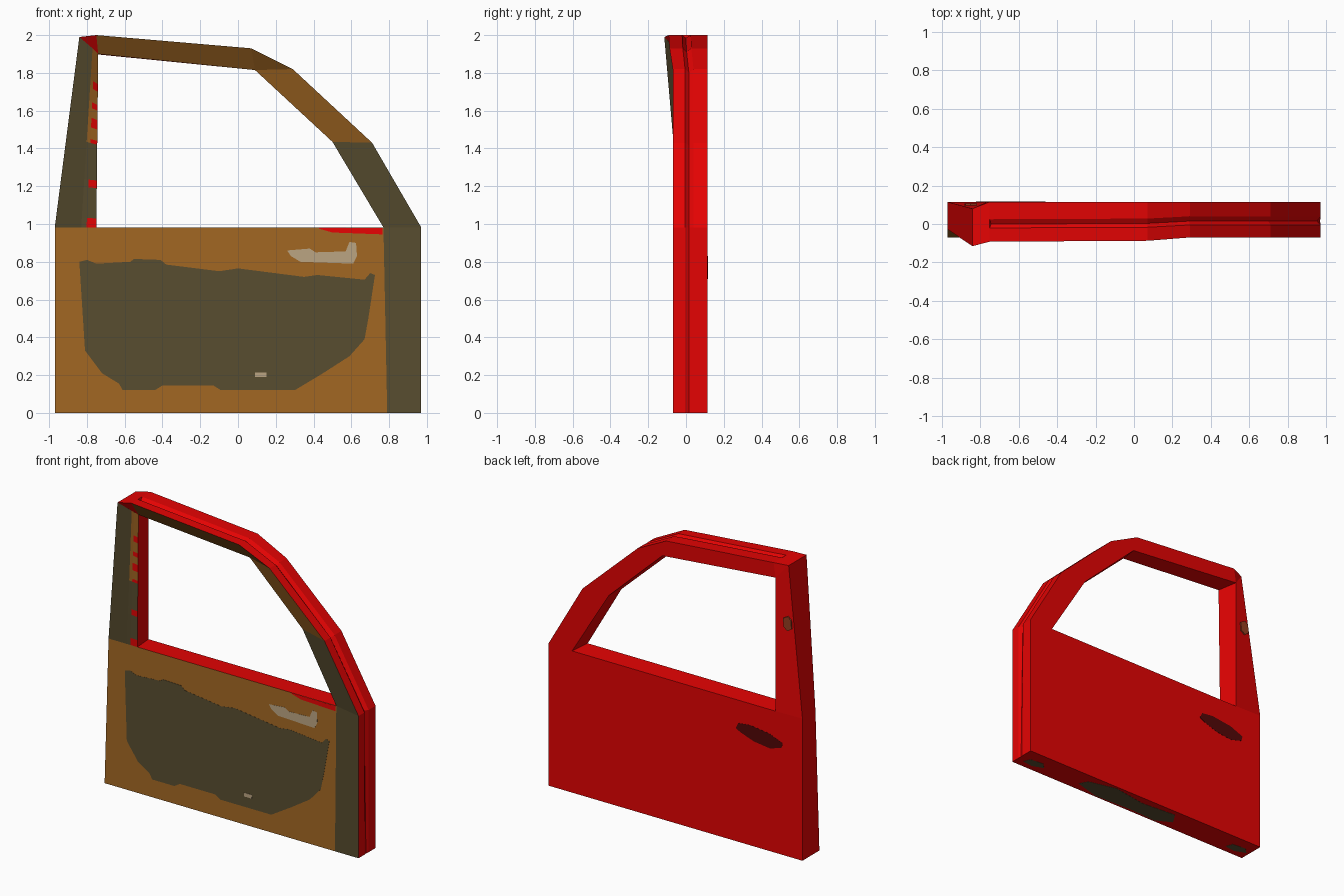
import bpy, bmesh
from mathutils import Vector

if "Cube" in bpy.data.objects:
    bpy.data.objects.remove(bpy.data.objects["Cube"])


def make_mat(name, rgb):
    m = bpy.data.materials.new(name)
    m.diffuse_color = (*rgb, 1)
    m.use_nodes = True
    m.node_tree.nodes["Principled BSDF"].inputs["Base Color"].default_value = m.diffuse_color
    return m


MATS = [make_mat("red_paint", (0.78, 0.001, 0.001)),
        make_mat("brown_trim", (0.35, 0.13, 0.016)),
        make_mat("olive_trim", (0.095, 0.072, 0.028)),
        make_mat("tan_handle", (0.48, 0.36, 0.216)),
        make_mat("maroon_recess", (0.085, 0.002, 0.002)),
        make_mat("rust_patch", (0.30, 0.05, 0.015))]
RED, BROWN, OLIVE, TAN, MAROON, RUST = range(6)


def finish(name, bm):
    bmesh.ops.remove_doubles(bm, verts=bm.verts[:], dist=0.0002)
    bmesh.ops.recalc_face_normals(bm, faces=bm.faces[:])
    me = bpy.data.meshes.new(name)
    bm.to_mesh(me)
    bm.free()
    for m in MATS:
        me.materials.append(m)
    ob = bpy.data.objects.new(name, me)
    bpy.context.collection.objects.link(ob)


def face(bm, pts, mat):
    f = bm.faces.new([bm.verts.new(p) for p in pts])
    f.material_index = mat


# Door outline points: inner (x, y, z); the outer point repeats it unless given
OUT, INN, TOP, SILL = 0.115, -0.07, -0.027, 0.982
INNER = {
    "b0": (-0.97, INN, 0), "b1": (0.79, INN, 0), "b2": (0.97, INN, 0),
    "o0": (0.97, INN, SILL), "o1": (0.71, INN, 1.43), "o2": (0.29, INN, 1.82),
    "o3": (0.07, -0.087, 1.93), "o4": (-0.75, -0.092, 2.0),
    "o5": (-0.84, -0.115, 1.99), "o6": (-0.97, TOP, SILL),
    "h0": (0.77, TOP, SILL), "h1": (0.50, -0.01, 1.435), "h2": (0.09, 0.0, 1.815),
    "h4": (-0.74, -0.03, 1.90), "h6": (-0.75, TOP, SILL),
    "m4": (-0.77, -0.06, 1.93), "m6": (-0.83, TOP, SILL),
}
OUTER = {"o5": (-0.84, 0.08, 1.99), "h0": (0.79, OUT, 0.978), "h1": (0.51, OUT, 1.435),
         "h2": (0.10, OUT, 1.82), "h4": (-0.765, OUT, 1.90), "h6": (-0.765, OUT, 0.978)}


def inner(k):
    return Vector(INNER[k])


def outer(k):
    x, _, z = INNER[k]
    return Vector(OUTER.get(k, (x, OUT, z)))


# Door body: inner trim side and painted outer side
bm = bmesh.new()
PANELS = [("b0 b1 h0 h6 o6", BROWN), ("b1 b2 o0 h0", OLIVE), ("h0 o0 o1 h1", OLIVE),
          ("h1 o1 o2 h2", BROWN), ("h2 o2 o3", BROWN), ("h2 o3 o4 h4", BROWN),
          ("h4 o4 o5", RED), ("h4 o5 o6 h6", None)]
for keys, mat in PANELS:
    keys = keys.split()
    if mat is not None:
        face(bm, [inner(k) for k in keys], mat)
    face(bm, [outer(k) for k in reversed(keys)], RED)
face(bm, [inner(k) for k in ("m4", "o5", "o6", "m6")], OLIVE)
face(bm, [inner(k) for k in ("h4", "o5", "m4")], BROWN)

# Mottled strip on the rear pillar's window side
zs = [SILL, 1.03, 1.19, 1.23, 1.42, 1.44, 1.50, 1.55, 1.60, 1.63, 1.70, 1.74, 1.90]


def strip_point(a, b, t):
    return inner(a).lerp(inner(b), t)


for i, (za, zb) in enumerate(zip(zs, zs[1:])):
    ta, tb = (za - SILL) / (1.90 - SILL), (zb - SILL) / (1.90 - SILL)
    base = OLIVE if zb < 1.43 else BROWN
    h = [strip_point("h6", "h4", t) for t in (ta, tb)]
    m = [strip_point("m6", "m4", t) for t in (ta, tb)]
    c = [p.lerp(q, 0.65) for p, q in zip(h, m)]
    face(bm, [h[0], h[1], c[1], c[0]], RED if i % 2 == 0 else base)
    face(bm, [c[0], c[1], m[1], m[0]], base)

# Window reveal
ring = ["h0", "h1", "h2", "h4", "h6"]
for a, b in zip(ring, ring[1:] + ring[:1]):
    face(bm, [inner(a), inner(b), outer(b), outer(a)], RED)


# Outer edge with a shallow seal groove along the front and top
def section(k):
    i, o = inner(k), outer(k)
    y0 = 0.02 + (i.y - INN) * 0.7
    d = Vector((-1, 0, 0)) if k in ("b2", "o0") else Vector((-i.x * 0.6, 0, 1 - i.z)).normalized()
    depth = 0.003 if k == "b2" else 0.018
    at = lambda y, s: Vector((i.x, y, i.z)) + d * s
    return [i, at(y0 - 0.025, 0), at(y0 - 0.005, depth), at(y0 + 0.02, 0), o]


edge = ["b2", "o0", "o1", "o2", "o3", "o4"]
for a, b in zip(edge, edge[1:]):
    sa, sb = section(a), section(b)
    for j in range(4):
        face(bm, [sa[j], sa[j + 1], sb[j + 1], sb[j]], RED)
face(bm, section("o4")[1:4], RED)
for a, b in (("o4", "o5"), ("o5", "o6"), ("o6", "b0")):
    face(bm, [inner(a), outer(a), outer(b), inner(b)], RED)
face(bm, [inner("b0"), outer("b0")] + section("b2")[::-1] + [inner("b1")], RED)
finish("door_body", bm)


# Very thin coloured plates: place(point, offset) puts the outline on its surface
def plate(name, pts, mat, place, lo=-0.001, hi=0.001):
    bm = bmesh.new()
    face(bm, [place(p, lo) for p in pts], mat)
    face(bm, [place(p, hi) for p in reversed(pts)], mat)
    for a, b in zip(pts, pts[1:] + pts[:1]):
        face(bm, [place(a, lo), place(a, hi), place(b, hi), place(b, lo)], mat)
    finish(name, bm)


def on_trim(p, d):  # the trim side leans back towards the sill
    return (p[0], INN + (TOP - INN) * p[1] / SILL + d, p[1])


def on_back(p, d):
    return (p[0], OUT + d, p[1])


def on_pillar(p, d):
    return (p[0], 0.102 + d, p[1])


def on_underside(p, d):
    return (p[0], p[1], d)


# Inner trim panel
plate("trim_panel", [(-0.84, 0.80), (-0.80, 0.81), (-0.75, 0.79), (-0.57, 0.80), (-0.55, 0.815),
                     (-0.41, 0.81), (-0.38, 0.785), (-0.1, 0.75), (0, 0.765), (0.35, 0.72),
                     (0.42, 0.73), (0.67, 0.705), (0.70, 0.74), (0.725, 0.73), (0.69, 0.50),
                     (0.67, 0.39), (0.59, 0.30), (0.45, 0.21), (0.30, 0.12), (-0.09, 0.12),
                     (-0.13, 0.145), (-0.40, 0.145), (-0.44, 0.12), (-0.61, 0.12),
                     (-0.63, 0.155), (-0.72, 0.21), (-0.81, 0.33)], OLIVE, on_trim)
# Inner handle and small catch
plate("inner_handle", [(0.26, 0.86), (0.28, 0.83), (0.33, 0.80), (0.61, 0.79), (0.63, 0.83),
                       (0.625, 0.90), (0.59, 0.905), (0.57, 0.855), (0.41, 0.85), (0.38, 0.87)],
      TAN, on_trim)
plate("inner_catch", [(0.09, 0.19), (0.15, 0.19), (0.15, 0.215), (0.09, 0.215)],
      TAN, on_trim, -0.003, 0)
# Red paint showing at the window sill
plate("sill_paint", [(0.43, 0.975), (0.50, 0.955), (0.765, 0.945), (0.765, 0.979), (0.43, 0.981)],
      RED, on_trim)
# Outer handle recess and pillar patch
plate("outer_handle_recess", [(-0.46, 0.78), (-0.48, 0.82), (-0.57, 0.83), (-0.72, 0.81),
                              (-0.82, 0.77), (-0.81, 0.735), (-0.72, 0.71), (-0.60, 0.725),
                              (-0.50, 0.76)], MAROON, on_back)
plate("pillar_patch", [(-0.82, 1.57), (-0.815, 1.63), (-0.85, 1.65), (-0.875, 1.63),
                       (-0.88, 1.57), (-0.85, 1.55)], RUST, on_pillar, -0.005, 0.004)
# Dark patches under the door
plate("underside_patch", [(-0.33, 0.0), (-0.28, 0.08), (-0.02, 0.06), (0.23, 0.10), (0.43, 0.05),
                          (0.46, -0.01), (0.28, -0.06), (-0.02, -0.05), (-0.22, -0.06)],
      OLIVE, on_underside)
for i, x in enumerate((0.84, -0.87)):
    plate(f"underside_end_patch_{i}", [(x - 0.08, 0), (x - 0.04, 0.04), (x + 0.06, 0.03),
                                       (x + 0.08, -0.02), (x, -0.03)], OLIVE, on_underside)
